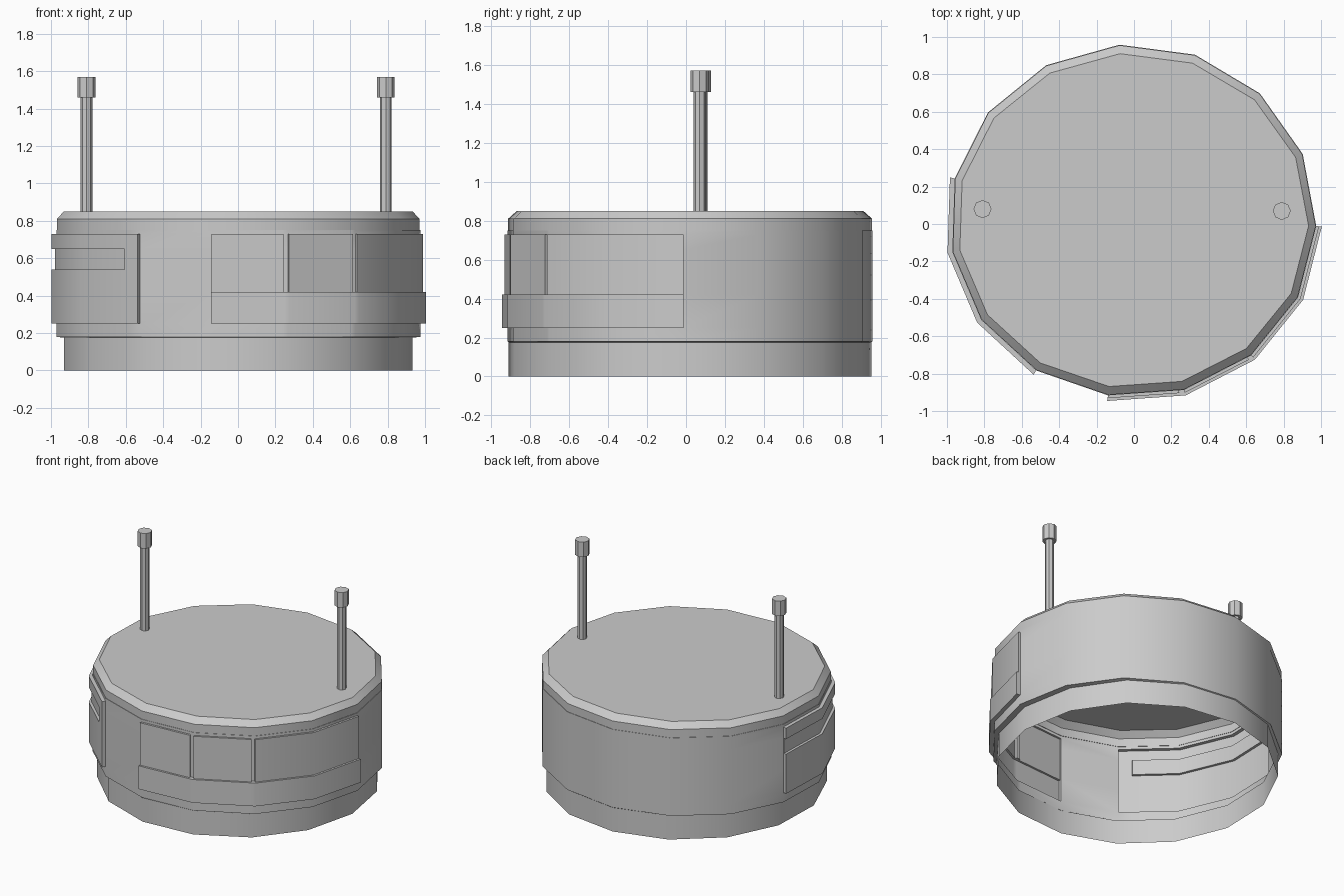
import bpy, bmesh, math

if "Cube" in bpy.data.objects:
    bpy.data.objects.remove(bpy.data.objects["Cube"])

SIDES = 15
CX, CY = -0.006, 0.018
RX, RY = 0.978, 0.94


def outline(t, z, rx, ry):
    """Point at parameter t (one unit per side) on the 15-sided outline."""
    k = math.floor(t)
    f = t - k
    pts = []
    for i in (k, k + 1):
        a = math.radians(-97.8 + 360 / SIDES * i)
        pts.append((CX + rx * math.cos(a), CY + ry * math.sin(a)))
    return (pts[0][0] * (1 - f) + pts[1][0] * f,
            pts[0][1] * (1 - f) + pts[1][1] * f, z)


def make_object(name, bm):
    bmesh.ops.remove_doubles(bm, verts=bm.verts, dist=0.0002)
    me = bpy.data.meshes.new(name)
    bm.to_mesh(me)
    bm.free()
    ob = bpy.data.objects.new(name, me)
    bpy.context.collection.objects.link(ob)
    bpy.ops.object.select_all(action='DESELECT')
    ob.select_set(True)
    bpy.context.view_layer.objects.active = ob
    bpy.ops.object.shade_smooth_by_angle(angle=math.radians(30))
    return ob


def loft(name, rings, cap=False):
    """Skin through (z, rx, ry) rings, with an optional top cap."""
    bm = bmesh.new()
    rows = [[bm.verts.new(outline(i, *r)) for i in range(SIDES)] for r in rings]
    for lo, hi in zip(rows, rows[1:]):
        for i in range(SIDES):
            j = (i + 1) % SIDES
            bm.faces.new((lo[i], lo[j], hi[j], hi[i]))
    if cap:
        bm.faces.new(rows[-1])
    return make_object(name, bm)


# Wall relief: how far each patch stands out from the wall
def relief(t, z):
    if t < 4 and 0.25 < z < 0.42:            # band under the windows
        return 0.033
    if t < 4 and 0.42 < z < 0.73:            # windows with thin gaps
        return 0.003 if 0.93 < t < 1 or 1.94 < t < 2 else 0.018
    if 11 < t < 14 and 0.25 < z < 0.73:      # side panel with a slot
        return 0.010 if t < 13.77 and 0.54 < z < 0.65 else 0.029
    return 0.003


def build_wall():
    ts = sorted(list(range(SIDES + 1)) + [0.93, 1.94, 13.77])
    zs = [0.18, 0.25, 0.42, 0.54, 0.65, 0.73, 0.75]
    nt, nz = len(ts) - 1, len(zs) - 1
    off = [[relief((ts[i] + ts[i + 1]) / 2, (zs[j] + zs[j + 1]) / 2)
            for j in range(nz)] for i in range(nt)]
    bm = bmesh.new()

    def quad(*corners):
        bm.faces.new([bm.verts.new(outline(t, z, RX + o, RY + o))
                      for t, z, o in corners])

    for i in range(nt):
        for j in range(nz):
            t0, t1, z0, z1 = ts[i], ts[i + 1], zs[j], zs[j + 1]
            o = off[i][j]
            quad((t0, z0, o), (t1, z0, o), (t1, z1, o), (t0, z1, o))
            p = off[i - 1][j]                # step to the patch beside
            if p != o:
                quad((t0, z0, p), (t0, z0, o), (t0, z1, o), (t0, z1, p))
            if j and off[i][j - 1] != o:     # step to the patch below
                d = off[i][j - 1]
                quad((t0, z0, d), (t1, z0, d), (t1, z0, o), (t0, z0, o))
    return make_object("wall_with_panels", bm)


# Hollow body: base ring, wall, bevelled roof
loft("base_ring", [(0, 0.94, 0.937), (0.175, 0.94, 0.937), (0.18, RX + 0.003, RY + 0.003)])
build_wall()
loft("roof", [(0.75, RX + 0.003, RY + 0.003), (0.75, RX, RY), (0.81, RX, RY),
              (0.85, 0.94, 0.895)], cap=True)


# Two antennas: thin rod with a wider tip
def antenna(name, x, y):
    bm = bmesh.new()
    for r, z0, z1 in ((0.031, 0.84, 1.46), (0.048, 1.46, 1.57)):
        res = bmesh.ops.create_cone(bm, cap_ends=True, segments=8, radius1=r,
                                    radius2=r, depth=z1 - z0)
        bmesh.ops.translate(bm, verts=res["verts"], vec=(x, y, (z0 + z1) / 2))
    return make_object(name, bm)


antenna("left_antenna", -0.81, 0.08)
antenna("right_antenna", 0.79, 0.07)
